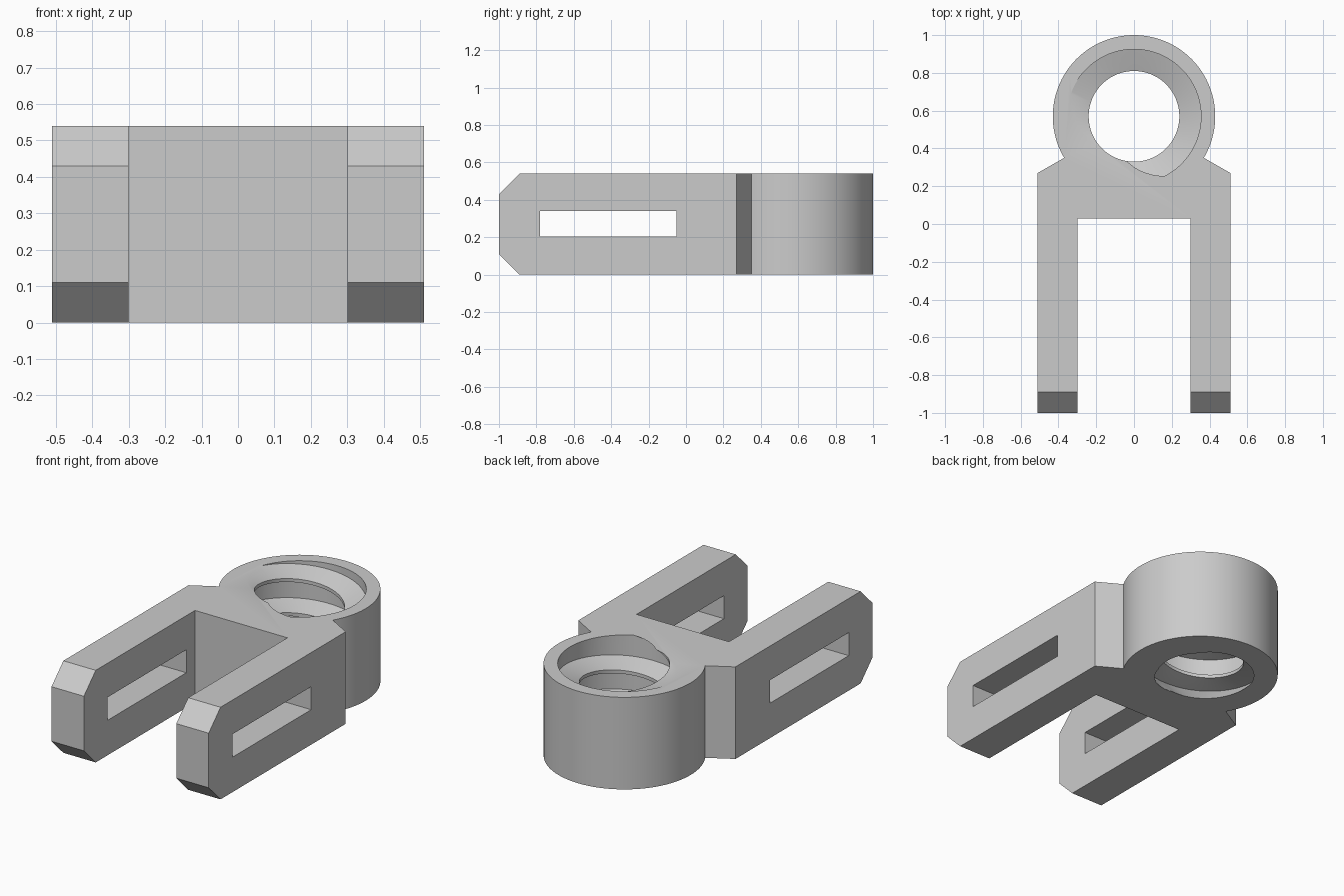
import bpy, bmesh
from math import sin, cos, radians, pi

if "Cube" in bpy.data.objects:
    bpy.data.objects.remove(bpy.data.objects["Cube"], do_unlink=True)

HEIGHT = 0.54
CENTER_Y = 0.57      # ring centre
RING_R = 0.43
CREST_R, ROOT_R = 0.24, 0.355
PITCH = 0.2
STEPS = 96

grey = bpy.data.materials.new("light grey")
grey.use_nodes = True
colour = (0.6, 0.6, 0.6, 1)
grey.diffuse_color = colour
grey.node_tree.nodes["Principled BSDF"].inputs["Base Color"].default_value = colour


def to_object(name, bm):
    bmesh.ops.recalc_face_normals(bm, faces=bm.faces[:])
    mesh = bpy.data.meshes.new(name)
    bm.to_mesh(mesh)
    bm.free()
    mesh.materials.append(grey)
    obj = bpy.data.objects.new(name, mesh)
    bpy.context.collection.objects.link(obj)
    return obj


def prism(name, points, direction):
    """Extrude a closed outline of 3D points along a direction."""
    bm = bmesh.new()
    face = bm.faces.new([bm.verts.new(p) for p in points])
    extruded = bmesh.ops.extrude_face_region(bm, geom=[face])["geom"]
    moved = [v for v in extruded if isinstance(v, bmesh.types.BMVert)]
    bmesh.ops.translate(bm, verts=moved, vec=direction)
    return to_object(name, bm)


def side_prism(name, outline):
    """Outline in (y, z), wide enough to pass through both arms."""
    return prism(name, [(-1, y, z) for y, z in outline], (2, 0, 0))


def threaded_cutter():
    """Helical bore: wide grooves, narrow crests, fading out at the base."""
    profile = [(0, ROOT_R), (0.62, ROOT_R), (0.72, CREST_R), (0.82, CREST_R)]
    start_z = HEIGHT - 0.62 * PITCH
    start_angle = radians(-63)
    rows = [(turn + s, r) for turn in range(-4, 3) for s, r in profile]
    bm = bmesh.new()
    columns = []
    for i in range(STEPS):
        a = start_angle + 2 * pi * i / STEPS
        column = []
        for s, r in rows:
            z = start_z + PITCH * (s + i / STEPS)
            fade = min(1, max(0, z / 0.06))
            r = CREST_R + (r - CREST_R) * fade
            column.append(bm.verts.new((r * cos(a), CENTER_Y + r * sin(a), z)))
        columns.append(column)
    # The last column joins the first one a full turn higher
    n = len(profile)
    for i in range(STEPS):
        last = i == STEPS - 1
        here = columns[i]
        there = columns[0][n:] if last else columns[i + 1]
        for j in range(len(there) - 1):
            bm.faces.new((here[j], there[j], there[j + 1], here[j + 1]))
    # Close both ends, outside the body
    first, final = columns[0], columns[-1]
    bm.faces.new([c[0] for c in columns] + first[n:0:-1])
    top = [c[-1] for c in columns]
    bm.faces.new(top + final[-2:-n - 2:-1])
    bmesh.ops.triangulate(bm, faces=bm.faces[:])
    return to_object("thread_cutter", bm)


# Body: round eye, sloped shoulders and two fork arms
half = [(RING_R * sin(radians(t)), CENTER_Y + RING_R * cos(radians(t)))
        for t in [120.7 * k / 48 for k in range(49)]]
half += [(0.51, 0.27), (0.51, -1), (0.3, -1), (0.3, 0.03)]
outline = half + [(-x, y) for x, y in reversed(half[1:])]
body = prism("fork_end_body", [(x, y, 0) for x, y in outline], (0, 0, HEIGHT))

# Chamfered arm tips, arm slots and threaded bore
c = 0.11
operations = [
    (side_prism("tip_cutter_top", [(-1.1, HEIGHT - c - 0.1), (-1.1, HEIGHT + 0.1),
                                   (-1 + c + 0.1, HEIGHT + 0.1)])),
    (side_prism("tip_cutter_bottom", [(-1.1, c + 0.1), (-1.1, -0.1), (-1 + c + 0.1, -0.1)])),
    (side_prism("slot_cutter", [(-0.78, 0.205), (-0.05, 0.205), (-0.05, 0.34), (-0.78, 0.34)])),
    threaded_cutter(),
]
# The slots pass only through the arms, which lie in front of the solid bridge
bpy.context.view_layer.objects.active = body
for cutter in operations:
    mod = body.modifiers.new(cutter.name, "BOOLEAN")
    mod.operation = "DIFFERENCE"
    mod.solver = "EXACT"
    mod.object = cutter
    cutter.hide_render = True
    bpy.ops.object.modifier_apply(modifier=mod.name)
    bpy.data.objects.remove(cutter, do_unlink=True)

bpy.ops.object.select_all(action="DESELECT")
body.select_set(True)
bpy.ops.object.shade_smooth_by_angle(angle=radians(25))
